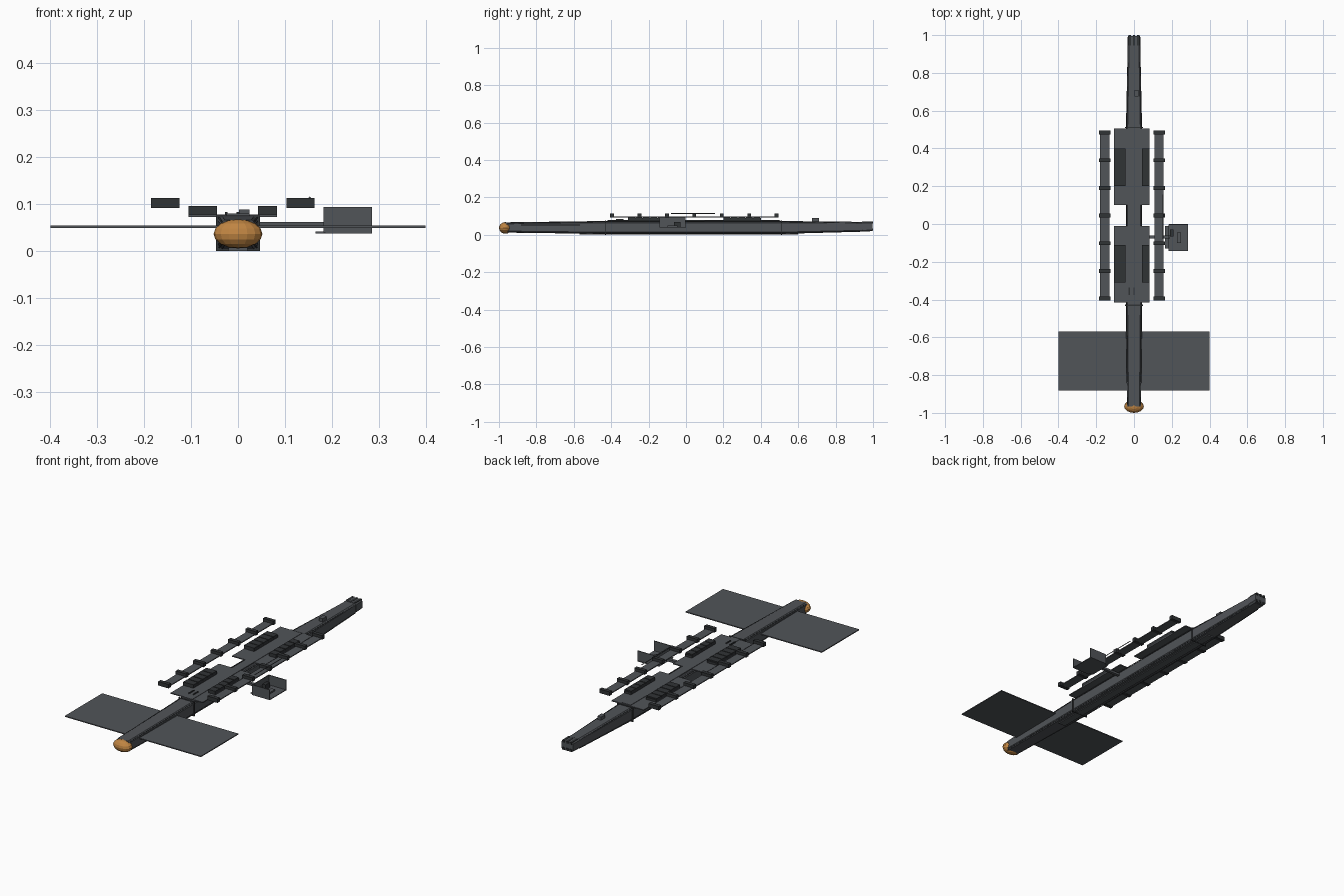
import bpy, bmesh, math

if "Cube" in bpy.data.objects:
    bpy.data.objects.remove(bpy.data.objects["Cube"])


def material(name, rgb):
    m = bpy.data.materials.new(name)
    m.diffuse_color = (*rgb, 1)
    m.use_nodes = True
    m.node_tree.nodes["Principled BSDF"].inputs["Base Color"].default_value = m.diffuse_color
    return m


STEEL = material("steel", (0.082, 0.089, 0.098))
DARK = material("dark_steel", (0.030, 0.033, 0.036))
ORANGE = material("orange", (0.53, 0.235, 0.055))


def mesh_object(name, bm, mat):
    bmesh.ops.recalc_face_normals(bm, faces=bm.faces)
    me = bpy.data.meshes.new(name)
    bm.to_mesh(me)
    bm.free()
    me.materials.append(mat)
    ob = bpy.data.objects.new(name, me)
    bpy.context.collection.objects.link(ob)
    return ob


def boxes(name, items, mat=STEEL):
    """One object from boxes given as (x0, x1, y0, y1, z0, z1)."""
    bm = bmesh.new()
    for x0, x1, y0, y1, z0, z1 in items:
        for v in bmesh.ops.create_cube(bm, size=1)["verts"]:
            v.co.x = (x0 + x1) / 2 + v.co.x * (x1 - x0)
            v.co.y = (y0 + y1) / 2 + v.co.y * (y1 - y0)
            v.co.z = (z0 + z1) / 2 + v.co.z * (z1 - z0)
    return mesh_object(name, bm, mat)


def loft(name, sections, chamfer=0.22, mat=STEEL):
    """Octagonal tube through sections (y, half width, z low, z high)."""
    bm = bmesh.new()
    rings = []
    for y, w, lo, hi in sections:
        c = w * chamfer
        pts = [(-w + c, lo), (w - c, lo), (w, lo + c), (w, hi - c),
               (w - c, hi), (-w + c, hi), (-w, hi - c), (-w, lo + c)]
        rings.append([bm.verts.new((x, y, z)) for x, z in pts])
    for a, b in zip(rings, rings[1:]):
        for i in range(8):
            j = (i + 1) % 8
            bm.faces.new((a[i], a[j], b[j], b[i]))
    bm.faces.new(rings[0])
    bm.faces.new(rings[-1])
    return mesh_object(name, bm, mat)


def strut(name, paths, radius, mat=DARK):
    """Thin square bars along point paths."""
    cu = bpy.data.curves.new(name, "CURVE")
    cu.dimensions = "3D"
    cu.bevel_depth = radius
    cu.bevel_resolution = 0
    cu.use_fill_caps = True
    cu.materials.append(mat)
    for path in paths:
        sp = cu.splines.new("POLY")
        sp.points.add(len(path) - 1)
        for p, co in zip(sp.points, path):
            p.co = (*co, 1)
    ob = bpy.data.objects.new(name, cu)
    bpy.context.collection.objects.link(ob)
    return ob


# Main hull, tapering fore and aft
loft("hull", [(-0.965, 0.037, 0.012, 0.067), (-0.43, 0.043, 0.005, 0.074),
              (0.50, 0.043, 0.005, 0.074), (0.985, 0.032, 0.018, 0.069)])

# Frame bars hugging the four hull corners
strut("corner_bars", [[(s * 0.034, -0.955, z0), (s * 0.040, -0.43, z1),
                       (s * 0.040, 0.50, z1), (s * 0.031, 0.94, z0 * 0.9 + 0.006)]
                      for s in (-1, 1) for z0, z1 in ((0.016, 0.008), (0.062, 0.071))], 0.0025)
boxes("hull_collars", [(-0.047, 0.047, y - 0.003, y + 0.003, 0.0, 0.076)
                       for y in (-0.43, 0.51)], DARK)
boxes("keel_strip", [(-0.02, 0.02, -0.57, 0.60, 0.001, 0.008)])

# Tail clamp with small lugs
loft("tail_clamp", [(0.94, 0.034, 0.018, 0.071), (0.996, 0.033, 0.020, 0.071)])
boxes("tail_lugs", [(x - 0.006, x + 0.006, 0.945, 1.0, z, z + 0.012)
                    for x in (-0.022, 0.0, 0.022) for z in (0.022, 0.060)], DARK)

# Rounded nose
bm = bmesh.new()
bmesh.ops.create_uvsphere(bm, u_segments=16, v_segments=8, radius=1)
for v in bm.verts:
    v.co = (v.co.x * 0.052, v.co.y * 0.034 - 0.966, v.co.z * 0.031 + 0.037)
mesh_object("nose", bm, ORANGE)

# Flat front wing
boxes("front_wing", [(-0.40, 0.40, -0.882, -0.568, 0.050, 0.055)])

# Deck plates and centre strip
boxes("deck_plates", [(-0.105, 0.083, y, y + d, 0.073, 0.078)
                      for y, d in ((0.10, 0.405), (-0.415, 0.405))])
boxes("deck_strip", [(-0.025, 0.025, -0.42, 0.50, 0.072, 0.080)])
boxes("deck_clips", [(x - 0.003, x + 0.003, -0.375, -0.335, 0.078, 0.084)
                     for x in (-0.025, 0.0)], DARK)

# Ribbed blocks on the deck plates
for name, x0, x1 in (("left", -0.105, -0.045), ("right", 0.043, 0.083)):
    parts = []
    for y in (0.20, -0.31):
        parts.append((x0, x1, y, y + 0.20, 0.078, 0.090))
        parts += [(x0, x1, y + i * 0.04, y + i * 0.04 + 0.036, 0.088, 0.096)
                  for i in range(5)]
    boxes(name + "_ribbed_blocks", parts, DARK)

# Side rails carrying seven brackets each
for name, cx in (("left", -0.155), ("right", 0.133)):
    boxes(name + "_rail", [(cx - 0.024, cx + 0.024, -0.40, 0.49, 0.093, 0.098)])
    boxes(name + "_rail_brackets",
          [(cx - 0.03, cx + 0.03, -0.405 + i * 0.1465, -0.385 + i * 0.1465, 0.092, 0.113)
           for i in range(7)], DARK)
strut("rail_rod", [[(0.153, -0.08, 0.114), (0.153, 0.155, 0.114)]], 0.0025, STEEL)

# Side cabin: arm, floor, three walls and a seat
boxes("cabin_arm", [(0.04, 0.19, -0.078, -0.062, 0.050, 0.062)])
boxes("cabin_floor", [(0.165, 0.285, -0.13, -0.01, 0.038, 0.042),
                      (0.185, 0.285, -0.14, 0.0, 0.038, 0.042)])
boxes("cabin_walls", [(0.182, 0.285, -0.143, -0.139, 0.04, 0.094),
                      (0.182, 0.285, -0.006, -0.002, 0.04, 0.094),
                      (0.182, 0.186, -0.143, -0.002, 0.04, 0.094)])
boxes("cabin_console", [(0.19, 0.208, -0.065, -0.03, 0.042, 0.07)], DARK)
boxes("cabin_seat", [(0.228, 0.250, -0.10, -0.045, 0.042, 0.050)])

# Small aft deck box
boxes("aft_box", [(0.002, 0.024, 0.675, 0.71, 0.070, 0.089)])
